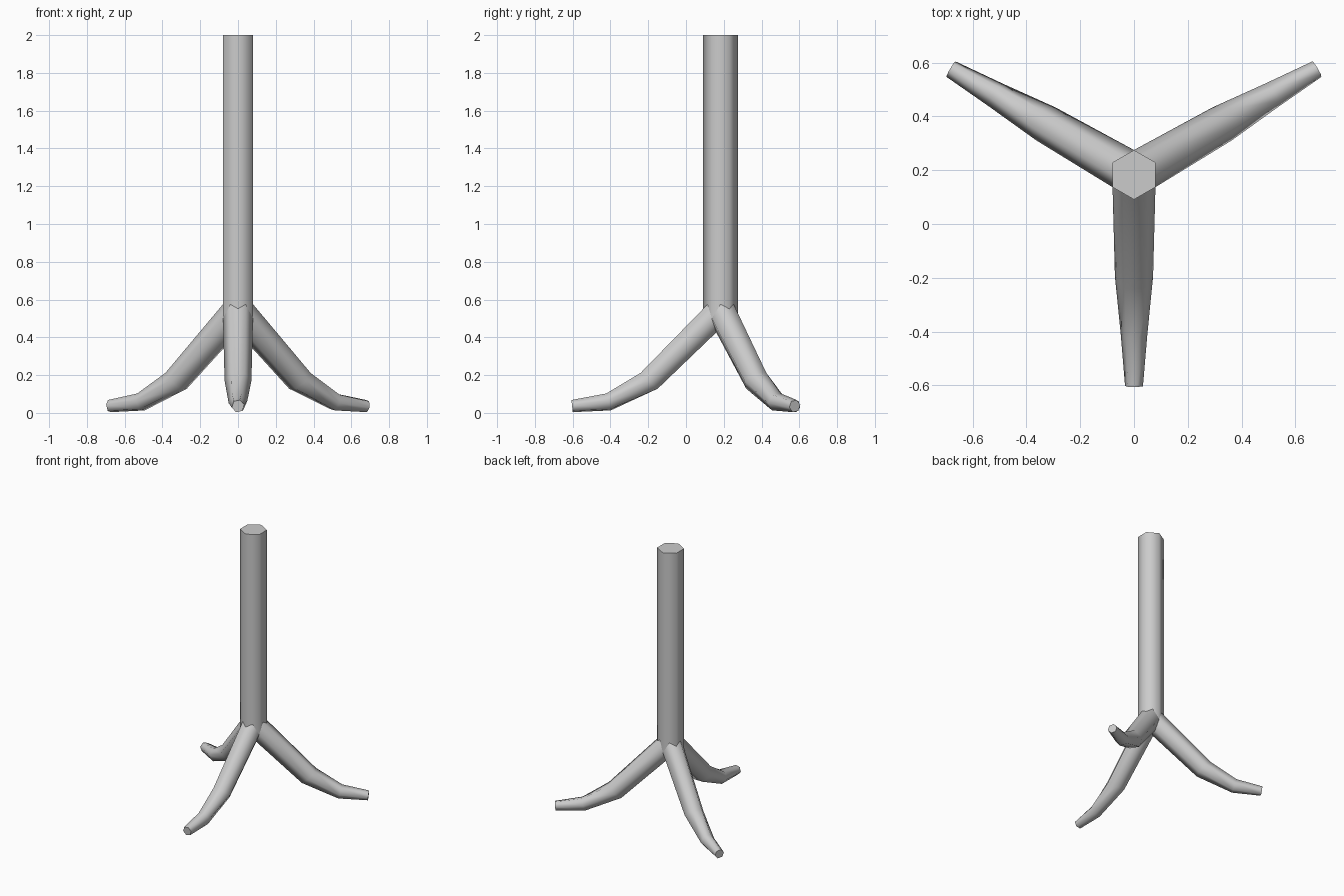
import bpy, bmesh
from math import radians, sin, cos, pi
from mathutils import Vector

if "Cube" in bpy.data.objects:
    bpy.data.objects.remove(bpy.data.objects["Cube"])

AXIS = Vector((0, 0.183, 0))


def tube(name, rings):
    """Closed tube through a list of equal-length vertex rings."""
    bm = bmesh.new()
    loops = [[bm.verts.new(p) for p in ring] for ring in rings]
    n = len(loops[0])
    for a, b in zip(loops, loops[1:]):
        for i in range(n):
            j = (i + 1) % n
            bm.faces.new((a[i], a[j], b[j], b[i]))
    bm.faces.new(loops[0])
    bm.faces.new(loops[-1])
    bmesh.ops.recalc_face_normals(bm, faces=bm.faces)
    me = bpy.data.meshes.new(name)
    bm.to_mesh(me)
    bm.free()
    ob = bpy.data.objects.new(name, me)
    bpy.context.collection.objects.link(ob)
    bpy.ops.object.select_all(action='DESELECT')
    ob.select_set(True)
    bpy.context.view_layer.objects.active = ob
    bpy.ops.object.shade_smooth_by_angle(angle=radians(65))
    return ob


# hexagonal upright post, corner towards the front
R = 0.092
tube("post", [[AXIS + Vector((R * cos(a), R * sin(a), z))
               for a in (pi / 6 + k * pi / 3 for k in range(6))]
              for z in (0.50, 2.0)])

# leg stations: distance from axis, height, radius, section tilt, twist
STATIONS = [(0.0, 0.545, 0.081, 45, 0),
            (0.378, 0.170, 0.071, 47, 0),
            (0.593, 0.058, 0.050, 15, 8),
            (0.786, 0.036, 0.034, 6, 12)]


def leg(name, heading):
    out = Vector((cos(heading), sin(heading), 0))
    side = Vector((-sin(heading), cos(heading), 0))
    rings = []
    for r, z, rad, tilt, twist in STATIONS:
        t = radians(tilt)
        up = out * sin(t) + Vector((0, 0, cos(t)))
        c = AXIS + out * r + Vector((0, 0, z))
        rings.append([c + side * rad * cos(a) + up * rad * sin(a)
                      for a in (radians(twist) + k * pi / 3 for k in range(6))])
    tube(name, rings)


# three splayed legs
for name, deg in (("front_leg", -90), ("right_leg", 30), ("left_leg", 150)):
    leg(name, radians(deg))
